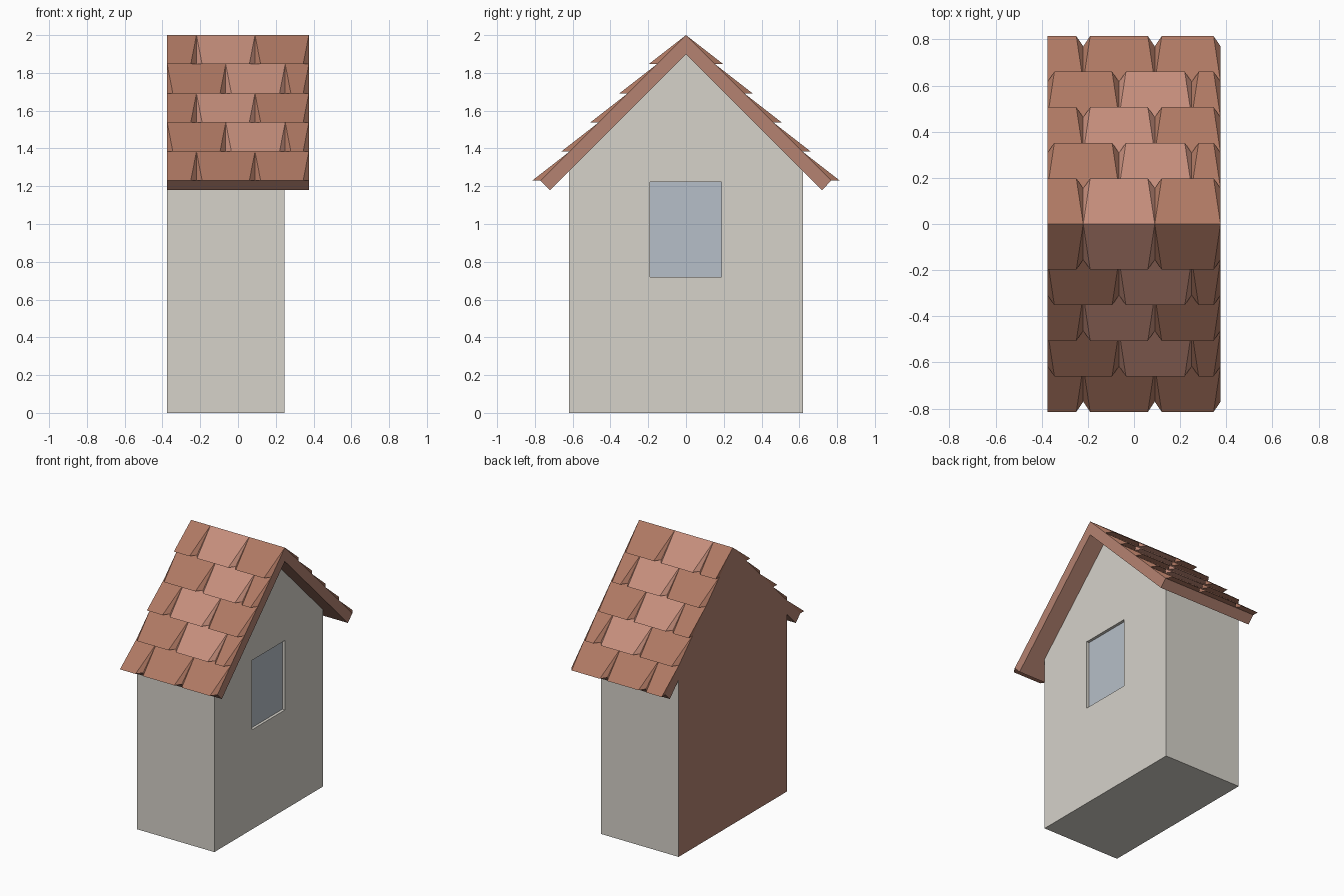
import bpy, bmesh

if "Cube" in bpy.data.objects:
    bpy.data.objects.remove(bpy.data.objects["Cube"])

XL, XR, WALL_X = -0.375, 0.375, 0.245
STEP, LIFT, BEVEL = 0.154, 0.044, 0.03


def material(name, rgb):
    m = bpy.data.materials.new(name)
    m.diffuse_color = (*rgb, 1)
    m.use_nodes = True
    m.node_tree.nodes["Principled BSDF"].inputs["Base Color"].default_value = m.diffuse_color
    return m


plaster = material("plaster", (0.67, 0.645, 0.59))
clay = material("clay", (0.43, 0.19, 0.125))
pale_clay = material("pale_clay", (0.56, 0.27, 0.2))
trim = material("trim", (0.46, 0.225, 0.165))
glass = material("glass", (0.47, 0.52, 0.58))


def add_object(name, bm, mats):
    bmesh.ops.recalc_face_normals(bm, faces=bm.faces)
    mesh = bpy.data.meshes.new(name)
    bm.to_mesh(mesh)
    bm.free()
    for m in mats:
        mesh.materials.append(m)
    ob = bpy.data.objects.new(name, mesh)
    bpy.context.collection.objects.link(ob)
    return ob


def prism(name, profile, x0, x1, mats, left_mat=0):
    """Extrude a (y, z) profile along x."""
    bm = bmesh.new()
    a = [bm.verts.new((x0, y, z)) for y, z in profile]
    b = [bm.verts.new((x1, y, z)) for y, z in profile]
    bm.faces.new(a).material_index = left_mat
    bm.faces.new(b)
    for i in range(len(a)):
        j = (i + 1) % len(a)
        bm.faces.new((a[i], a[j], b[j], b[i]))
    return add_object(name, bm, mats)


# House walls with a brown cut end on the left
walls = prism("walls", [(-0.62, 0), (0.62, 0), (0.62, 1.28), (0, 1.9), (-0.62, 1.28)],
              XL, WALL_X, [plaster, trim], 1)

# Window recess and pane
opening = [(-0.19, 0.72), (0.188, 0.72), (0.188, 1.222), (-0.19, 1.222)]
cutter = prism("window_cutter", opening, WALL_X - 0.025, WALL_X + 0.1, [plaster])
cut = walls.modifiers.new("recess", 'BOOLEAN')
cut.operation, cut.solver, cut.object = 'DIFFERENCE', 'EXACT', cutter
bpy.context.view_layer.objects.active = walls
bpy.ops.object.modifier_apply(modifier=cut.name)
bpy.data.objects.remove(cutter)
prism("window_pane", opening, WALL_X - 0.03, WALL_X - 0.02, [glass])

# Roof slab
prism("roof_slab", [(0, 2), (0.77, 1.23), (0.72, 1.18), (0, 1.9), (-0.72, 1.18), (-0.77, 1.23)],
      XL, XR, [trim])


def tile(bm, side, row, x0, x1, bevel_left, pale):
    """Wedge lifted at its lower edge, with slanted sides."""
    top, base = STEP * row, STEP * (row + 1)
    l = x0 + (BEVEL if bevel_left else 0)
    r = x1 - BEVEL
    pts = [(x0, top, 2 - top), (x1, top, 2 - top),
           (x0, base, 2 - base), (x1, base, 2 - base),
           (l, base + LIFT, 2 - base), (r, base + LIFT, 2 - base)]
    v = [bm.verts.new((x, side * y, z)) for x, y, z in pts]
    for idx in ((0, 1, 5, 4), (2, 4, 5, 3), (0, 4, 2), (1, 3, 5), (0, 2, 3, 1)):
        bm.faces.new([v[i] for i in idx]).material_index = int(pale)


# Staggered roof tiles on both slopes
for side, name in ((-1, "front_tiles"), (1, "back_tiles")):
    bm = bmesh.new()
    for row in range(5):
        odd = row % 2
        xs = [XL, -0.065, 0.25, XR] if odd else [XL, -0.22, 0.09, XR]
        for i in range(3):
            tile(bm, side, row, xs[i], xs[i + 1], i > 0 or odd, i == 1 and row < 4)
    add_object(name, bm, [clay, pale_clay])
